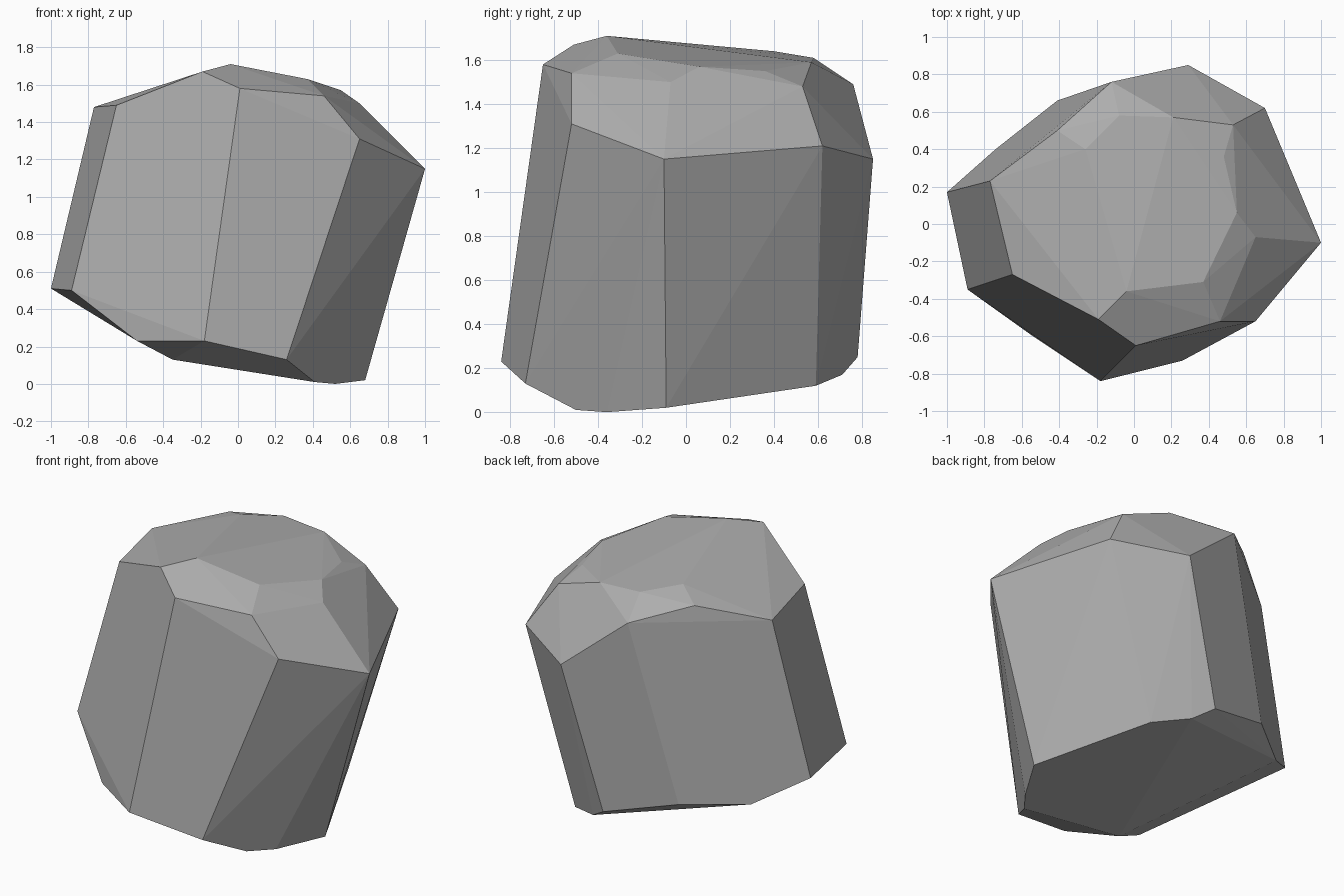
import bpy
import bmesh
from math import radians
from mathutils import Vector

# Remove the default object only
default_object = bpy.data.objects.get("Cube")
if default_object is not None:
    bpy.data.objects.remove(default_object, do_unlink=True)

UNIT = 0.01  # corner positions are written in hundredths of a unit


def flat_material(name, colour):
    """Plain single-colour material for viewport and render."""
    material = bpy.data.materials.new(name)
    material.use_nodes = True
    material.diffuse_color = colour
    shader = material.node_tree.nodes["Principled BSDF"]
    shader.inputs["Base Color"].default_value = colour
    shader.inputs["Roughness"].default_value = 0.9
    return material


def faceted_stone(name, corners, material, flatness):
    """Wrap the corners in a convex skin and merge nearly flat facets."""
    bm = bmesh.new()
    for corner in corners:
        bm.verts.new(Vector(corner) * UNIT)
    hull = bmesh.ops.convex_hull(bm, input=bm.verts[:])
    unused = {item for item in hull["geom_interior"] + hull["geom_unused"]
              if isinstance(item, bmesh.types.BMVert)}
    bmesh.ops.delete(bm, geom=list(unused), context="VERTS")
    bmesh.ops.dissolve_limit(bm, angle_limit=flatness,
                             verts=bm.verts[:], edges=bm.edges[:])
    bmesh.ops.recalc_face_normals(bm, faces=bm.faces[:])

    mesh = bpy.data.meshes.new(name)
    bm.to_mesh(mesh)
    bm.free()
    mesh.materials.append(material)
    stone = bpy.data.objects.new(name, mesh)
    bpy.context.collection.objects.link(stone)
    return stone


# Leaning side ridges, counter-clockwise from the front: (foot, head)
side_ridges = [
    ((-18, -84, 23), (1, -65, 158)),
    ((26, -73, 13), (65, -52, 131)),
    ((68, -9, 2), (100, -10, 115)),
    ((37, 59, 12), (70, 62, 121)),
    ((4, 78, 25), (29, 85, 115)),
    ((-41, 66, 37), (-12, 76, 149)),
    ((-100, 17, 51), (-77, 23, 148)),
    ((-89, -35, 50), (-65, -27, 149)),
]

# Extra corners of the chipped underside
underside = [
    (-54, -60, 23), (-35, -55, 13), (41, -50, 1),
    (52, -36, 0), (16, 71, 17), (-74, 40, 36),
]

# Extra corners of the crown and its sloping shoulder facets
crown = [
    (-19, -51, 167), (-4, -36, 171), (37, -31, 163), (46, -52, 154),
    (65, -7, 150), (55, 6, 157), (48, 36, 155), (53, 53, 148),
    (21, 57, 159), (-8, 58, 161), (-26, 40, 164), (-41, 50, 158),
]

stone_grey = flat_material("stone grey", (0.42, 0.42, 0.42, 1.0))
ridge_corners = [corner for ridge in side_ridges for corner in ridge]
faceted_stone("boulder", ridge_corners + underside + crown,
              stone_grey, radians(3))
